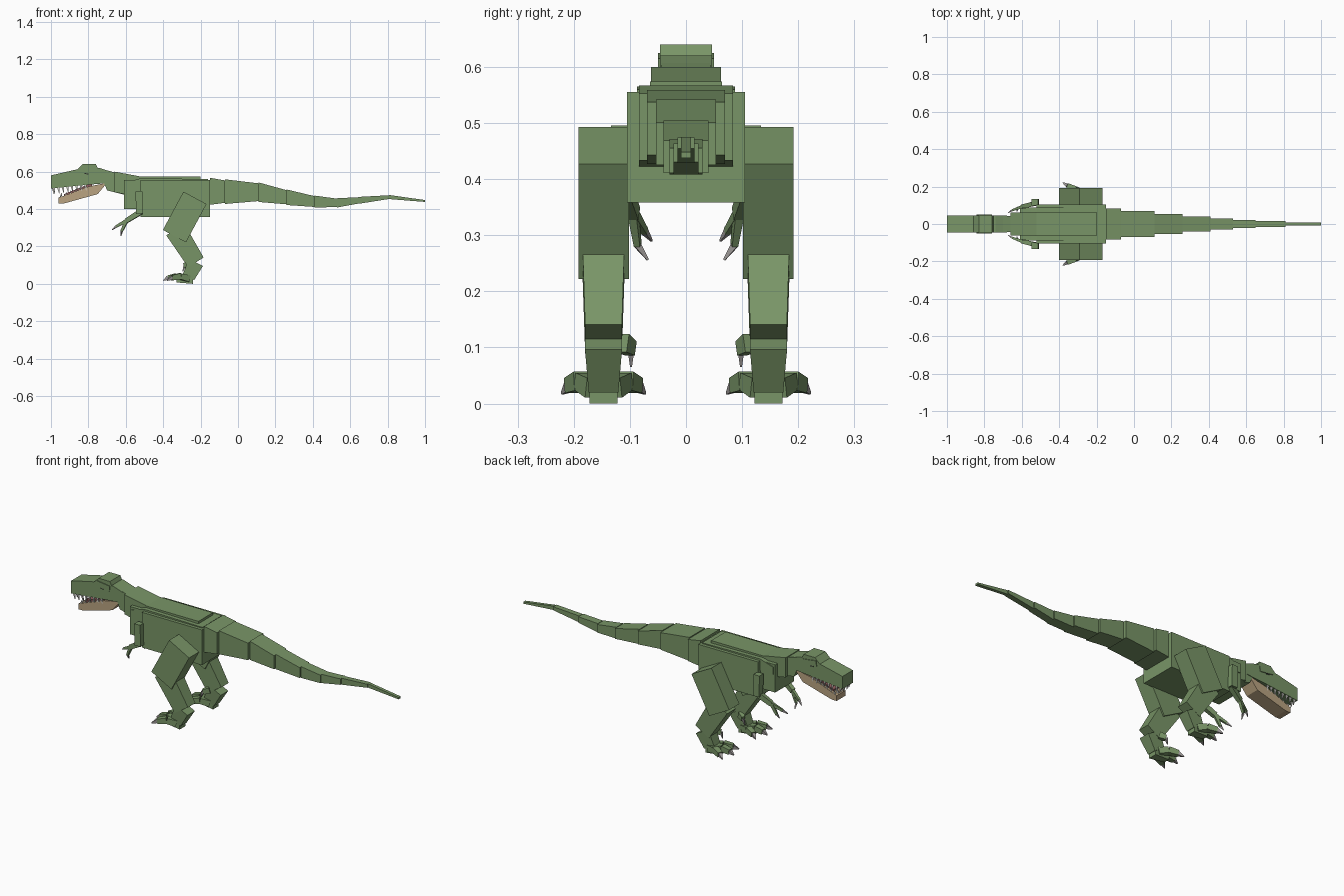
import bpy, bmesh
from mathutils import Vector

cube = bpy.data.objects.get("Cube")
if cube:
    bpy.data.objects.remove(cube)


def material(name, *rgb):
    mat = bpy.data.materials.new(name)
    mat.use_nodes = True
    mat.diffuse_color = (*rgb, 1)
    shader = mat.node_tree.nodes["Principled BSDF"]
    shader.inputs["Base Color"].default_value = mat.diffuse_color
    return mat


green = material("green skin", .19, .3, .135)
tan = material("tan jaw", .49, .37, .22)
grey = material("grey claw", .36, .34, .33)
ivory = material("ivory tooth", .7, .7, .65)
pink = material("dull pink mouth", .3, .12, .12)
dark = material("dark eye", .02, .02, .02)


def finish(bm, name, mat, mirrored=False):
    bmesh.ops.recalc_face_normals(bm, faces=bm.faces)
    mesh = bpy.data.meshes.new(name)
    bm.to_mesh(mesh)
    bm.free()
    mesh.materials.append(mat)
    part = bpy.data.objects.new(name, mesh)
    bpy.context.collection.objects.link(part)
    if mirrored:
        mirror = part.modifiers.new("both sides", "MIRROR")
        mirror.use_axis = (False, True, False)
        mirror.use_mirror_merge = False
    return part


def slab(name, profile, half_width, mat=green):
    """Side profile in x and z, extruded evenly to both sides."""
    bm = bmesh.new()
    face = bm.faces.new([bm.verts.new((x, -half_width, z)) for x, z in profile])
    extruded = bmesh.ops.extrude_face_region(bm, geom=[face])["geom"]
    moved = [item for item in extruded if isinstance(item, bmesh.types.BMVert)]
    bmesh.ops.translate(bm, verts=moved, vec=(0, half_width + half_width, 0))
    return finish(bm, name, mat)


def block(name, back, front, bottom, top, half_width):
    corners = [(back, bottom), (front, bottom), (front, top), (back, top)]
    return slab(name, corners, half_width)


def add_bar(bm, start, end, width, thick, end_scale):
    """Square bar that tapers from start to end."""
    start, end = Vector(start), Vector(end)
    along = (end - start).normalized()
    side = along.cross(Vector((0, 0, 1))).normalized()
    up = side.cross(along)
    rings = []
    for centre, scale in ((start, .5), (end, end_scale / 2)):
        across, rise = side * width * scale, up * thick * scale
        rings.append([bm.verts.new(centre + offset) for offset in
                      (across + rise, across - rise, -across - rise, rise - across)])
    first, last = rings
    bm.faces.new(first)
    bm.faces.new(last)
    for i in range(4):
        bm.faces.new((first[i - 1], first[i], last[i], last[i - 1]))


def bars(name, pieces, mat=green):
    """Several bars as one part, repeated on the other side."""
    bm = bmesh.new()
    for piece in pieces:
        add_bar(bm, *piece)
    return finish(bm, name, mat, mirrored=True)


# Head and neck
slab("head", [(-1, .51), (-1, .58), (-.87, .61), (-.74, .62),
              (-.68, .6), (-.68, .54), (-.8, .53)], .046)
slab("brow", [(-.87, .6), (-.83, .64), (-.76, .64), (-.74, .6)], .046)
slab("neck_front", [(-.75, .62), (-.6, .58), (-.58, .47), (-.7, .5)], .044)
slab("neck_base", [(-.66, .6), (-.5, .57), (-.5, .46), (-.66, .49)], .062)
bars("eye_ridges", [((-.84, .044, .61), (-.76, .044, .6), .012, .03, 1)])
bars("eyes", [((-.82, .044, .592), (-.8, .044, .59), .009, .01, 1)], dark)

# Lower jaw and mouth
slab("lower_jaw", [(-.96, .43), (-.93, .43), (-.75, .48),
                   (-.7, .54), (-.8, .52), (-.96, .46)], .04, tan)
slab("tongue", [(-.93, .47), (-.78, .52), (-.78, .54), (-.93, .48)], .025, pink)

# Teeth follow the edges of both jaws
upper, lower = [], []
for step in range(8):
    back = step * .024
    gum = Vector((back - .985, .04, .515 + back / 9))
    upper.append((gum, gum + Vector((.006, 0, -.034)), .009, .013, .2))
    if step < 6:
        gum = Vector((back - .945, .035, .463 + back / 3))
        lower.append((gum, gum + Vector((.004, 0, .02)), .008, .01, .2))
for jaw, gum, drop in ((upper, Vector((-.99, .014, .51)), -.03),
                       (lower, Vector((-.95, .014, .46)), .025)):
    jaw.append((gum, gum + Vector((.006, 0, drop)), .01, .01, .2))
bars("upper_teeth", upper, ivory)
bars("lower_teeth", lower, ivory)

# Torso
block("torso", -.52, -.15, .358, .555, .105)
block("chest", -.61, -.5, .4, .555, .083)
slab("shoulders", [(-.6, .54), (-.52, .565), (-.16, .56), (-.16, .5), (-.6, .5)], .087)
block("back_plate", -.53, -.2, .54, .574, .064)


# Tail segments thin out by one rule along a curved centre line
def taper(x, tip, root, power):
    return tip + root * ((1 - x) / 1.1) ** power


spine = [(-.15, .495), (-.07, .493), (.11, .49), (.26, .463), (.41, .44),
         (.53, .433), (.65, .447), (.81, .464), (1, .443)]
for number, ((x, z), (next_x, next_z)) in enumerate(zip(spine, spine[1:])):
    thick, next_thick = (taper(at, .005, .057, 1.4) for at in (x, next_x))
    slab(f"tail_{number}", [(x, z - thick * 1.1), (next_x, next_z - next_thick),
                            (next_x, next_z + next_thick), (x, z + thick * 1.1)],
         taper((x + next_x) / 2, .008, .075, 1.7))

# Legs run through named joints
leg = .147
hip, knee = (-.23, leg, .46), (-.34, leg, .255)
shin, ankle = (-.335, leg, .29), (-.225, leg, .115)
heel = (-.265, leg, .035)
bars("thighs", [(hip, knee, .09, .14, 1)])
bars("shins", [(shin, ankle, .077, .115, .85)])
bars("ankles", [(ankle, heel, .066, .085, .8)])
bars("feet", [((-.24, leg, .025), (-.33, leg, .025), .05, .05, .7)])

# Three splayed toes with claws
toes, claws = [], []
for splay in (-1, 0, 1):
    reach = -.375 + abs(splay) * .02
    root = Vector((-.265, leg + splay * .015, .028))
    knuckle = Vector((reach + .045, leg + splay * .038, .04))
    tip = Vector((reach, leg + splay * .058, .032))
    toes += [(root, knuckle, .036, .036, .85), (knuckle, tip, .032, .034, .8)]
    claws.append((tip, tip + Vector((-.025, splay * .016, -.014)), .02, .022, .2))

# Small inner toe
spur = Vector((-.285, .098, .098))
toes.append(((-.255, .115, .108), spur, .026, .034, .75))
claws.append((spur, spur + Vector((-.01, 0, -.032)), .012, .014, .3))
bars("toes", toes)
bars("toe_claws", claws, grey)

# Arms, each with two clawed fingers
elbow, wrist = Vector((-.52, .112, .385)), Vector((-.595, .094, .338))
bars("upper_arms", [((-.53, .116, .495), (-.527, .116, .375), .036, .036, 1)])
bars("forearms", [(elbow, wrist, .026, .03, .85)])
fingers, finger_claws = [], []
for tip, reach in ((Vector((-.65, .074, .307)), Vector((-.022, -.013, -.017))),
                   (Vector((-.622, .086, .282)), Vector((-.004, -.018, -.026)))):
    fingers.append((wrist, tip, .016, .018, .7))
    finger_claws.append((tip, tip + reach, .01, .012, .3))
bars("fingers", fingers)
bars("finger_claws", finger_claws, grey)
